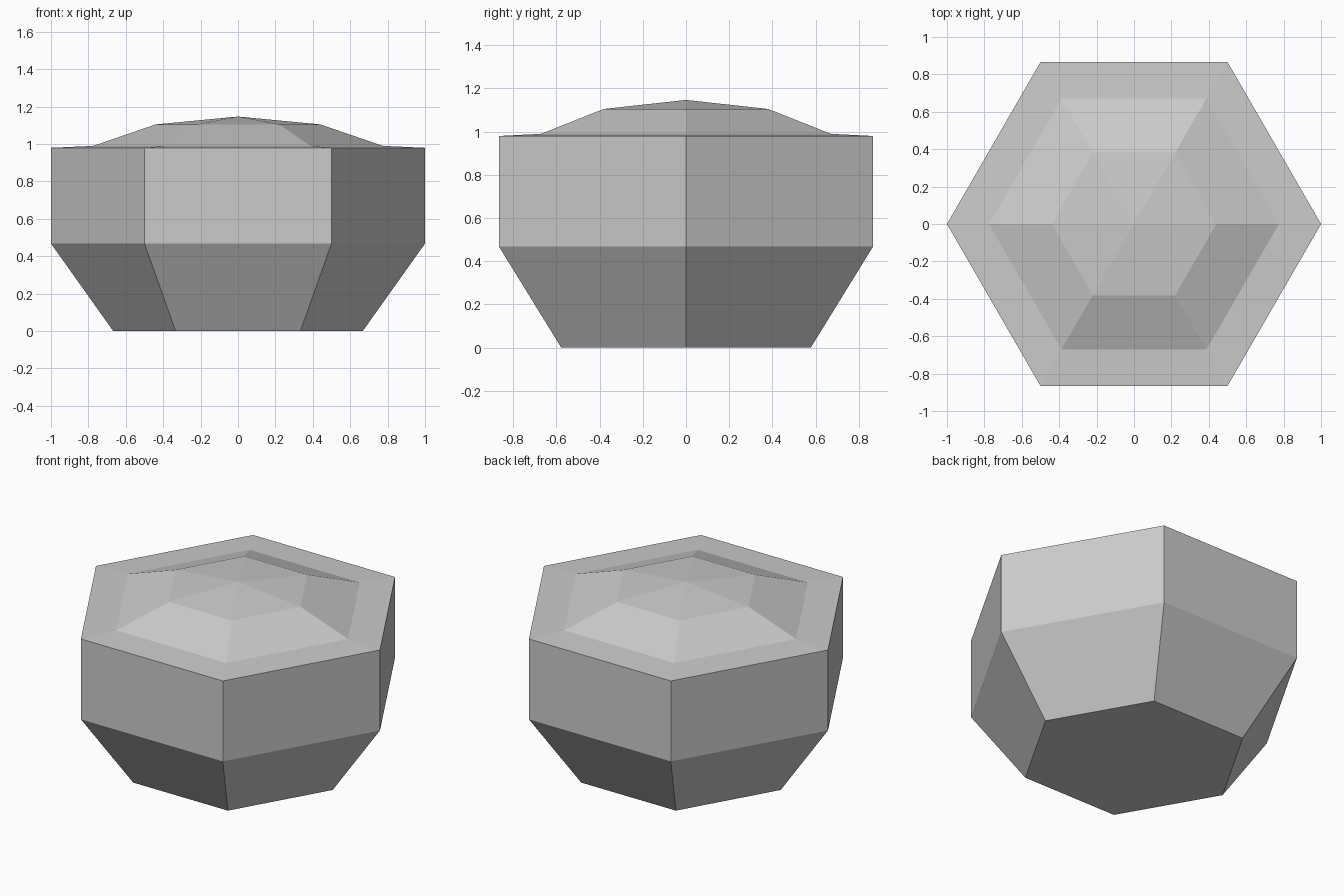
import bpy
import bmesh
from math import cos, sin, pi

if "Cube" in bpy.data.objects:
    bpy.data.objects.remove(bpy.data.objects["Cube"], do_unlink=True)

# Single plain grey
GREY = (0.6, 0.6, 0.6, 1.0)
grey = bpy.data.materials.new("plain_grey")
grey.use_nodes = True
grey.diffuse_color = GREY
grey.node_tree.nodes["Principled BSDF"].inputs["Base Color"].default_value = GREY

SIDES = 6
# Radius and height of each ring: base, belly, rim, dome foot, dome shoulder
PROFILE = [(0.667, 0.0), (1.0, 0.468), (1.0, 0.98), (0.775, 0.99), (0.44, 1.105)]
PEAK = 1.147

bm = bmesh.new()


def ring(radius, z):
    angles = [2 * pi * i / SIDES for i in range(SIDES)]
    return [bm.verts.new((radius * cos(a), radius * sin(a), z)) for a in angles]


rings = [ring(r, z) for r, z in PROFILE]

# Flat base
bm.faces.new(reversed(rings[0]))

# Tapered foot, straight walls, rim and dome slope
for low, high in zip(rings, rings[1:]):
    for i in range(SIDES):
        j = (i + 1) % SIDES
        bm.faces.new((low[i], low[j], high[j], high[i]))

# Shallow cap rising to the peak
peak = bm.verts.new((0, 0, PEAK))
for i in range(SIDES):
    bm.faces.new((rings[-1][i], rings[-1][(i + 1) % SIDES], peak))

bmesh.ops.recalc_face_normals(bm, faces=bm.faces)
mesh = bpy.data.meshes.new("hexagonal_domed_block")
bm.to_mesh(mesh)
bm.free()
mesh.materials.append(grey)
block = bpy.data.objects.new("hexagonal_domed_block", mesh)
bpy.context.collection.objects.link(block)
